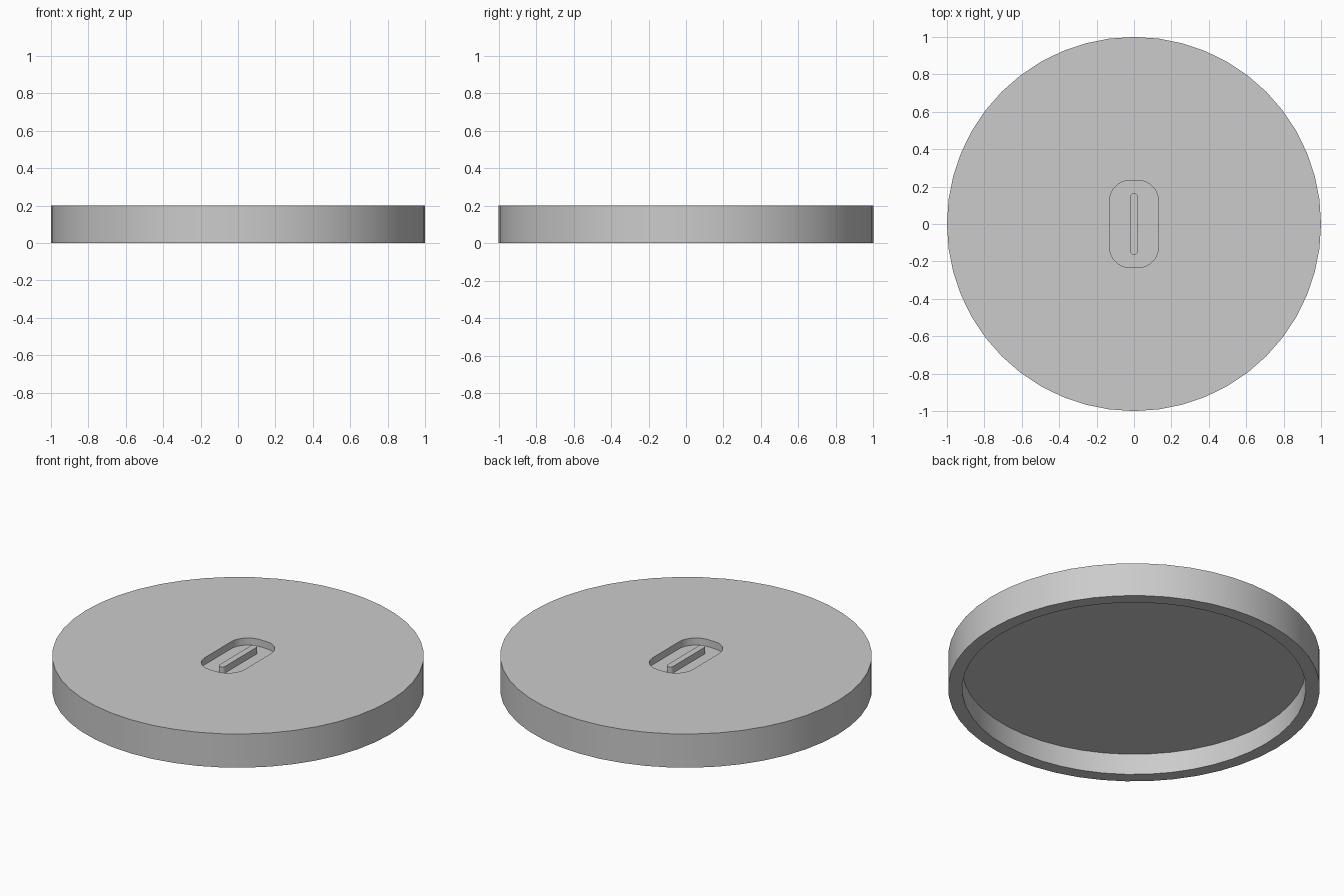
import bpy
import bmesh
from math import cos, sin, pi, radians

HEIGHT = 0.2
PLATE = 0.075      # thickness of the top plate above the hollow
POCKET = 0.042     # depth of the grip pocket

if "Cube" in bpy.data.objects:
    bpy.data.objects.remove(bpy.data.objects["Cube"], do_unlink=True)

grey = bpy.data.materials.new("plain grey")
grey.use_nodes = True
colour = (0.6, 0.6, 0.6, 1)
grey.diffuse_color = colour
grey.node_tree.nodes["Principled BSDF"].inputs["Base Color"].default_value = colour


def rounded_outline(half_x, half_y, radius, steps):
    """Rectangle outline with rounded corners (a circle if radius equals both halves)."""
    points = []
    for corner, (sx, sy) in enumerate([(1, 1), (-1, 1), (-1, -1), (1, -1)]):
        for i in range(steps + 1):
            a = (corner + i / steps) * pi / 2
            points.append((sx * (half_x - radius) + radius * cos(a),
                           sy * (half_y - radius) + radius * sin(a)))
    return points


def prism(name, outline, bottom, top):
    """Solid made by extruding an outline upwards."""
    bm = bmesh.new()
    face = bm.faces.new([bm.verts.new((x, y, bottom)) for x, y in outline])
    new = bmesh.ops.extrude_face_region(bm, geom=[face])["geom"]
    bmesh.ops.translate(bm, vec=(0, 0, top - bottom),
                        verts=[v for v in new if isinstance(v, bmesh.types.BMVert)])
    bmesh.ops.remove_doubles(bm, verts=bm.verts, dist=0.0001)
    bmesh.ops.recalc_face_normals(bm, faces=bm.faces)
    mesh = bpy.data.meshes.new(name)
    bm.to_mesh(mesh)
    bm.free()
    mesh.materials.append(grey)
    obj = bpy.data.objects.new(name, mesh)
    bpy.context.collection.objects.link(obj)
    return obj


def select_only(obj):
    bpy.ops.object.select_all(action="DESELECT")
    obj.select_set(True)
    bpy.context.view_layer.objects.active = obj


def cut(obj, cutter):
    """Subtract a solid and discard it."""
    mod = obj.modifiers.new("cut", "BOOLEAN")
    mod.operation = "DIFFERENCE"
    mod.solver = "EXACT"
    mod.object = cutter
    select_only(obj)
    bpy.ops.object.modifier_apply(modifier=mod.name)
    bpy.data.objects.remove(cutter, do_unlink=True)


# Round lid: hollow underneath, with a rounded pocket in the top
lid = prism("lid", rounded_outline(1, 1, 1, 12), 0, HEIGHT)
cut(lid, prism("hollow_cutter", rounded_outline(0.925, 0.925, 0.925, 12),
               -0.1, HEIGHT - PLATE))
cut(lid, prism("pocket_cutter", rounded_outline(0.131, 0.233, 0.11, 8),
               HEIGHT - POCKET, HEIGHT + 0.1))

# Thin grip bar standing in the pocket
bar = prism("grip_bar", rounded_outline(0.019, 0.166, 0.0185, 4),
            HEIGHT - POCKET - 0.005, HEIGHT - 0.003)

for obj in (lid, bar):
    select_only(obj)
    bpy.ops.object.shade_smooth_by_angle(angle=radians(30))
